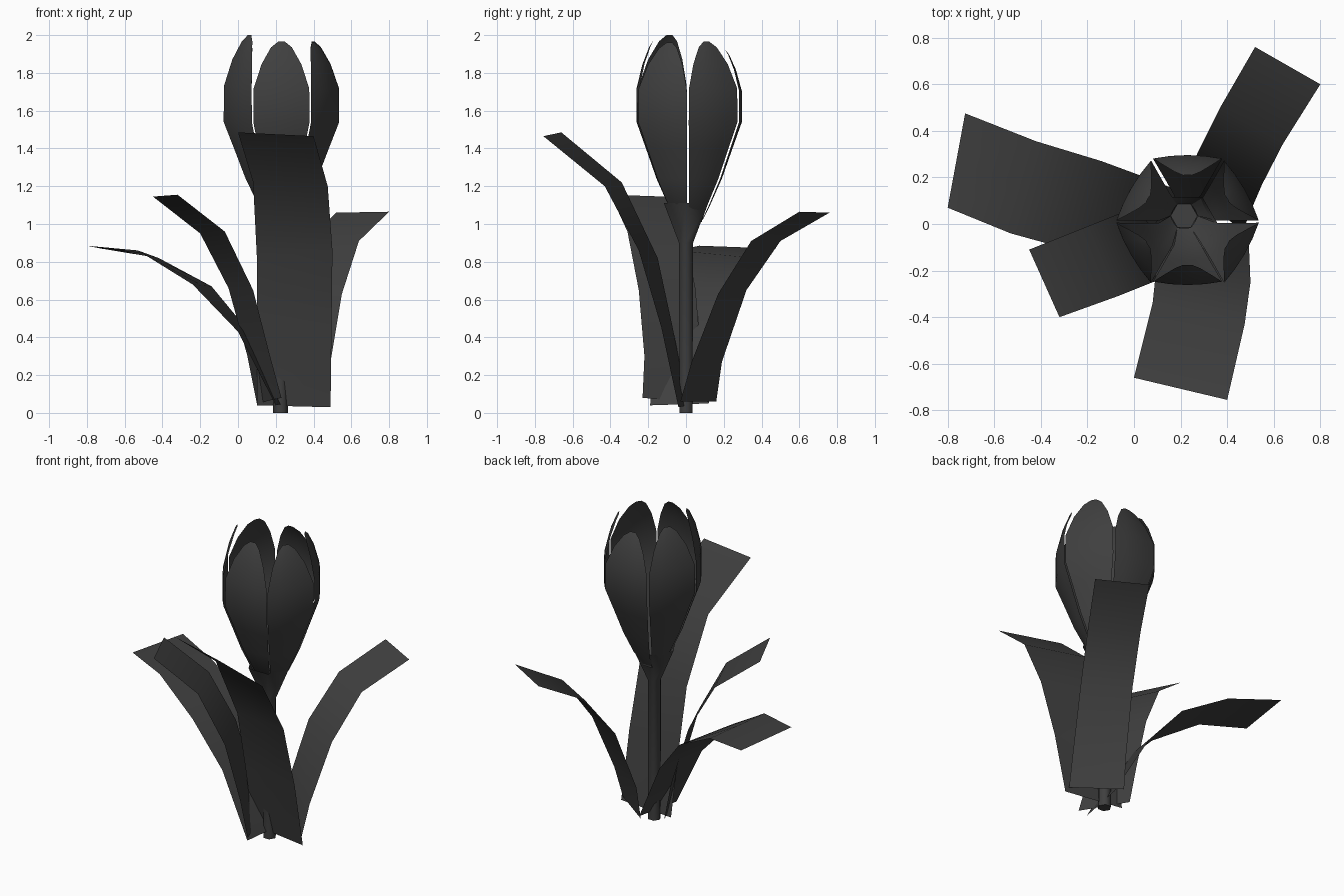
import bpy
import math
from mathutils import Vector

cube = bpy.data.objects.get("Cube")
if cube:
    bpy.data.objects.remove(cube, do_unlink=True)

CENTRE = Vector((0.23, 0.01, 0))
BASE_CENTRE = Vector((0.215, 0.035, 0))

# One charcoal colour for the whole plant
charcoal = bpy.data.materials.new("charcoal")
charcoal.use_nodes = True
colour = (0.05, 0.05, 0.05, 1)
charcoal.diffuse_color = colour
shader = charcoal.node_tree.nodes["Principled BSDF"]
shader.inputs["Base Color"].default_value = colour
shader.inputs["Roughness"].default_value = 0.8


def grid_object(name, rows, closed=False, cap_rows=(), smooth_angle=40):
    """Skin a list of equally long point rows with quads."""
    n = len(rows[0])
    verts = [p for row in rows for p in row]
    faces = []
    for r in range(len(rows) - 1):
        for c in range(n if closed else n - 1):
            d = (c + 1) % n
            faces.append((r * n + c, r * n + d, (r + 1) * n + d, (r + 1) * n + c))
    for r in cap_rows:
        ring = list(range(r * n, r * n + n))
        faces.append(ring[::-1] if r == 0 else ring)
    mesh = bpy.data.meshes.new(name)
    mesh.from_pydata(verts, [], faces)
    mesh.update()
    mesh.materials.append(charcoal)
    obj = bpy.data.objects.new(name, mesh)
    bpy.context.collection.objects.link(obj)
    bpy.ops.object.select_all(action="DESELECT")
    obj.select_set(True)
    bpy.context.view_layer.objects.active = obj
    bpy.ops.object.shade_smooth_by_angle(angle=math.radians(smooth_angle))


def hex_ring(radius, z, centre):
    return [(centre.x + radius * math.cos(k * math.pi / 3),
             centre.y + radius * math.sin(k * math.pi / 3), z) for k in range(6)]


# Stem with an open flared cup at the top
stem_axis = Vector((0.225, 0, 0))
stem_profile = [(0.04, 0), (0.043, 0.9), (0.135, 1.11)]
grid_object("stem", [hex_ring(r, z, stem_axis) for r, z in stem_profile],
            True, (0,), 65)

# Small hexagonal floor inside the bloom
grid_object("bloom_floor", [hex_ring(0.058, z, BASE_CENTRE) for z in (1.01, 1.03)],
            True, (0, 1))

# Petals: height, distance from axis, half width
PETAL = [(1.02, 0.05, 0.029), (1.1, 0.098, 0.057), (1.24, 0.157, 0.09),
         (1.4, 0.21, 0.121), (1.54, 0.257, 0.149), (1.72, 0.257, 0.147),
         (1.85, 0.23, 0.105), (1.94, 0.2, 0.055), (1.97, 0.185, 0.018)]
# Tip height and outward shift of each petal
TIPS = [(1.965, 0.01), (1.92, 0.014), (1.96, 0.01),
        (2.0, 0.01), (1.965, 0), (1.96, 0.01)]
ACROSS = (-1, -0.5, 0, 0.5, 1)
for k, (tip, shift) in enumerate(TIPS):
    angle = math.radians(30 + 60 * k)
    out = Vector((math.cos(angle), math.sin(angle), 0))
    side = Vector((-out.y, out.x, 0))
    rows = []
    for i, (z, reach, half) in enumerate(PETAL):
        if z > 1.6:
            z = 1.6 + (z - 1.6) * (tip - 1.6) / 0.37
        middle = CENTRE + out * shift if i else BASE_CENTRE
        bulge = 0.1 * half
        rows.append([middle + out * (reach + bulge * (1 - s * s)) + side * half * s
                     + Vector((0, 0, z)) for s in ACROSS])
    grid_object(f"petal_{k + 1}", rows)

# Leaves: two edge curves each, from base to tip
LEAVES = {
    "front_leaf": (
        [(0.1, 0.01, 0.04), (0.1, -0.07, 0.45), (0.1, -0.15, 0.82),
         (0.08, -0.34, 1.22), (0, -0.66, 1.485)],
        [(0.49, -0.04, 0.03), (0.495, -0.13, 0.45), (0.5, -0.25, 0.86),
         (0.475, -0.43, 1.2), (0.4, -0.755, 1.465)]),
    "back_left_leaf": (
        [(0.21, 0.16, 0.06), (0.22, 0.19, 0.27), (0.28, 0.32, 0.65),
         (0.37, 0.5, 0.91), (0.52, 0.76, 1.06)],
        [(0.47, -0.03, 0.06), (0.49, 0.03, 0.27), (0.55, 0.17, 0.63),
         (0.64, 0.345, 0.91), (0.8, 0.6, 1.065)]),
    "front_right_leaf": (
        [(0.1, 0.08, 0.05), (0.05, 0.08, 0.3), (-0.05, 0.05, 0.66),
         (-0.2, -0.01, 0.95), (-0.45, -0.11, 1.145)],
        [(0.23, -0.23, 0.08), (0.17, -0.22, 0.3), (0.08, -0.25, 0.65),
         (-0.07, -0.31, 0.96), (-0.32, -0.4, 1.155)]),
    "back_right_leaf": (
        [(0.25, 0.12, 0.05), (0.05, 0.2, 0.44), (-0.14, 0.27, 0.67),
         (-0.42, 0.355, 0.82), (-0.725, 0.475, 0.87)],
        [(0.2, -0.19, 0.04), (0, -0.16, 0.43), (-0.24, -0.12, 0.68),
         (-0.53, -0.04, 0.86), (-0.8, 0.07, 0.885)]),
}
for name, (edge_a, edge_b) in LEAVES.items():
    rows = []
    for a, b in zip(edge_a, edge_b):
        a, b = Vector(a), Vector(b)
        rows.append([a, a.lerp(b, 0.5), b])
    grid_object(name, rows)
